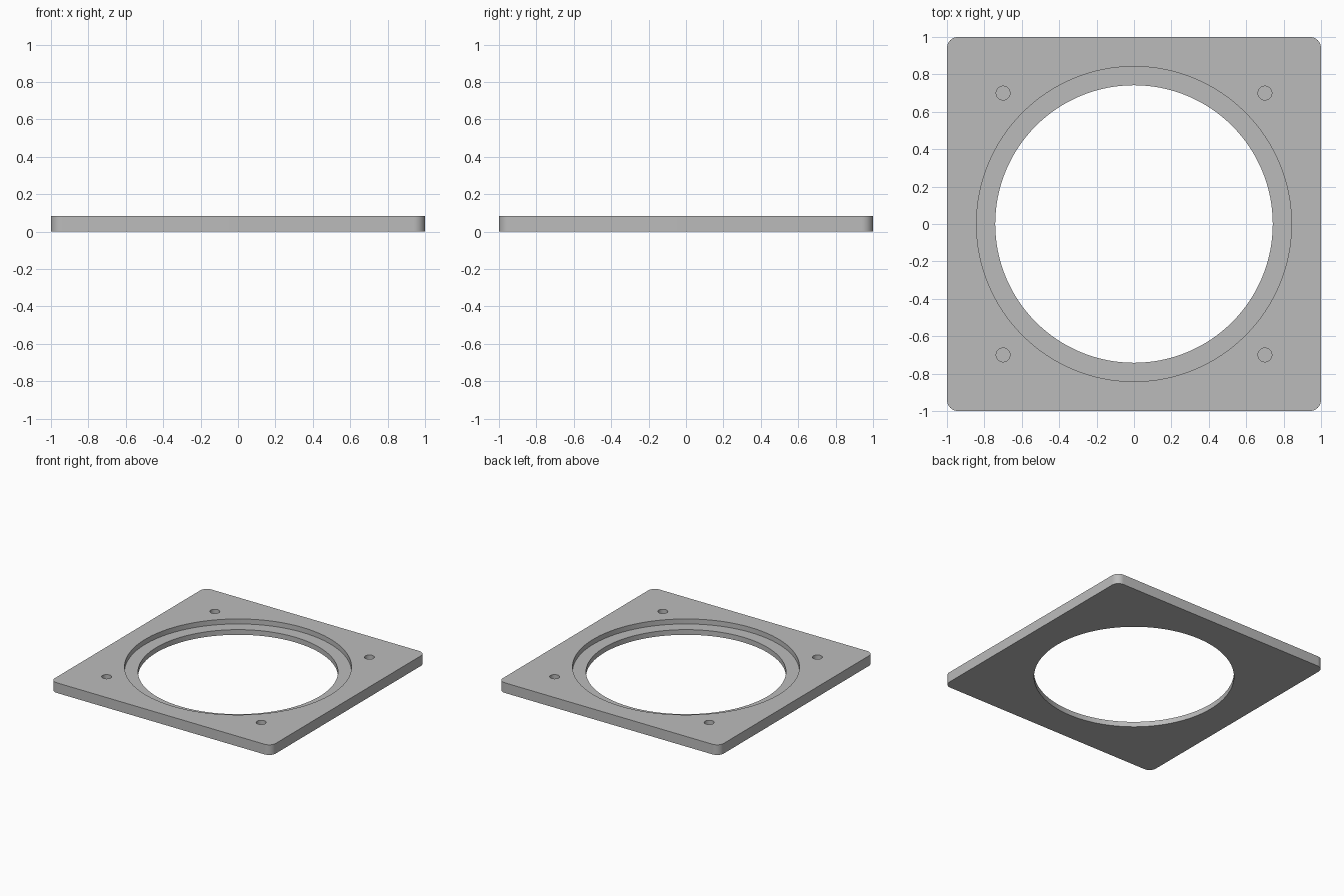
import bpy, math

HEIGHT = 0.083
LEDGE_Z = 0.042
CORNER = 0.06
HOLE_POS = 0.7

default = bpy.data.objects.get("Cube")
if default:
    bpy.data.objects.remove(default, do_unlink=True)

grey = bpy.data.materials.new("plain grey")
grey.use_nodes = True
colour = (0.5, 0.5, 0.5, 1)
grey.diffuse_color = colour
grey.node_tree.nodes["Principled BSDF"].inputs["Base Color"].default_value = colour


def activate(obj):
    bpy.ops.object.select_all(action="DESELECT")
    obj.select_set(True)
    bpy.context.view_layer.objects.active = obj


def cut_cylinder(target, x, y, radius, bottom, sides):
    """Cut a round hole from above the plate down to the given height."""
    top = HEIGHT + 0.1
    bpy.ops.mesh.primitive_cylinder_add(
        vertices=sides, radius=radius, depth=top - bottom,
        location=(x, y, (top + bottom) / 2))
    cutter = bpy.context.object
    cutter.name = "hole_cutter"
    cutter.hide_render = True
    cutter.data.materials.append(grey)
    mod = target.modifiers.new("hole", "BOOLEAN")
    mod.operation = "DIFFERENCE"
    mod.solver = "EXACT"
    mod.object = cutter
    activate(target)
    bpy.ops.object.modifier_apply(modifier=mod.name)
    bpy.data.objects.remove(cutter, do_unlink=True)


# Square plate with rounded vertical corners
bpy.ops.mesh.primitive_cube_add(size=1, location=(0, 0, HEIGHT / 2))
plate = bpy.context.object
plate.name = "square_ring_plate"
plate.scale = (2, 2, HEIGHT)
bpy.ops.object.transform_apply(location=True, rotation=False, scale=True)
plate.data.materials.append(grey)
weights = plate.data.attributes.new("bevel_weight_edge", "FLOAT", "EDGE")
for edge in plate.data.edges:
    a, b = (plate.data.vertices[i].co for i in edge.vertices)
    weights.data[edge.index].value = 1.0 if abs(a.z - b.z) > HEIGHT / 2 else 0.0
bevel = plate.modifiers.new("round corners", "BEVEL")
bevel.limit_method = "WEIGHT"
bevel.width = CORNER
bevel.segments = 10
activate(plate)
bpy.ops.object.modifier_apply(modifier=bevel.name)

# Recessed ledge, then the through opening
cut_cylinder(plate, 0, 0, 0.842, LEDGE_Z, 128)
cut_cylinder(plate, 0, 0, 0.742, -0.1, 128)

# Blind corner holes
for sx in (-1, 1):
    for sy in (-1, 1):
        cut_cylinder(plate, sx * HOLE_POS, sy * HOLE_POS, 0.037, 0.015, 32)

activate(plate)
bpy.ops.object.shade_smooth_by_angle(angle=math.radians(30))
